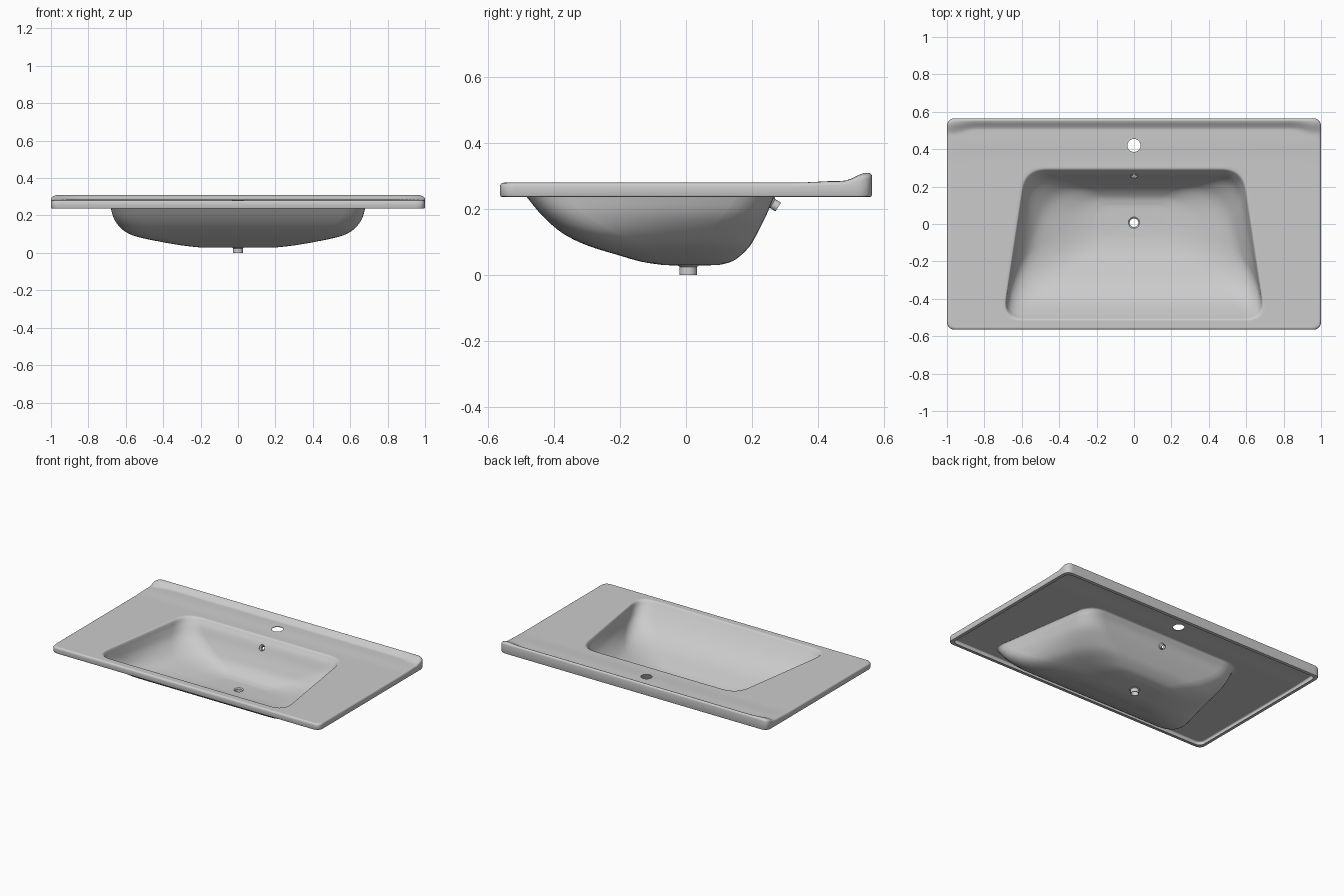
import bpy, bmesh, math
from mathutils import Vector

if "Cube" in bpy.data.objects:
    bpy.data.objects.remove(bpy.data.objects["Cube"])

ARC, EDGE = 8, 32
SKIN = .004


def outline(z, y0, y1, w0, w1, r):
    """Rounded trapezoid, always with the same number of points."""
    c = [Vector(p) for p in ((-w0, y0, z), (w0, y0, z), (w1, y1, z), (-w1, y1, z))]
    arcs = []
    for i in range(4):
        p = c[i]
        a = p + (c[i - 1] - p).normalized() * r
        b = p + (c[(i + 1) % 4] - p).normalized() * r
        arcs.append([a * (1 - t) ** 2 + p * 2 * t * (1 - t) + b * t * t
                     for t in (k / ARC for k in range(ARC + 1))])
    pts = []
    for i in range(4):
        pts += arcs[i]
        a, b = arcs[i][-1], arcs[(i + 1) % 4][0]
        pts += [a.lerp(b, (1 - math.cos(math.pi * k / EDGE)) / 2) for k in range(1, EDGE)]
    return pts


def circle_like(ref, r, z):
    """Drain circle whose points line up with a reference ring."""
    out = []
    for p in ref:
        a = math.atan2(p.y - 0.007, p.x)
        out.append(Vector((r * math.cos(a), 0.007 + r * math.sin(a), z)))
    return out


def blend(a, b, t):
    return [p.lerp(q, t) for p, q in zip(a, b)]


def smooth_table(rows, sub=4):
    """Catmull-Rom interpolation through section rows."""
    out = []
    for i in range(len(rows) - 1):
        p0, p1, p2 = rows[max(i - 1, 0)], rows[i], rows[i + 1]
        p3 = rows[min(i + 2, len(rows) - 1)]
        for k in range(sub):
            t = k / sub
            out.append([0.5 * (2 * b + (c - a) * t + (2 * a - 5 * b + 4 * c - d) * t * t
                               + (3 * b - a - 3 * c + d) * t ** 3)
                        for a, b, c, d in zip(p0, p1, p2, p3)])
    return out + [list(rows[-1])]


def sstep(v):
    v = min(max(v, 0), 1)
    return v * v * (3 - 2 * v)


def lip(p):
    """Height of the raised back edge, swept forward at the ends."""
    e = sstep((abs(p.x) - 0.84) / 0.15)
    h = (0.005 * sstep((p.y - 0.33) / 0.13)
         + 0.025 * sstep((p.y + 0.03 * e - 0.503) / (0.055 + 0.02 * e)))
    return h * (1 - 0.2 * sstep((abs(p.x) - 0.96) / 0.04))


def lifted(ring):
    return [p + Vector((0, 0, lip(p))) for p in ring]


# Bowl sections: z, front y, back y, front half width, back half width, corner
BOWL = [(.034, -.070, .100, .225, .190, .07), (.044, -.135, .137, .320, .260, .11),
        (.064, -.205, .166, .450, .340, .15), (.093, -.298, .193, .588, .430, .17),
        (.130, -.373, .214, .652, .490, .16), (.182, -.433, .240, .680, .545, .13),
        (.237, -.479, .263, .691, .570, .11), (.264, -.499, .281, .696, .576, .11),
        (.276, -.508, .290, .700, .580, .11), (.280, -.516, .297, .705, .585, .11)]


def slab(z, inset):
    return outline(z, -.565 + inset, .565 - inset, 1 - inset, 1 - inset, .045)


def loft(name, rings, closed):
    """Skin between rings; closed joins the last ring to the first."""
    bm = bmesh.new()
    vs = [[bm.verts.new(p) for p in r] for r in rings]
    n = len(rings[0])
    for i in range(len(vs) if closed else len(vs) - 1):
        a, b = vs[i], vs[(i + 1) % len(vs)]
        for j in range(n):
            k = (j + 1) % n
            bm.faces.new((a[j], b[j], b[k], a[k]))
    if closed:
        bmesh.ops.recalc_face_normals(bm, faces=bm.faces)
    me = bpy.data.meshes.new(name)
    bm.to_mesh(me)
    bm.free()
    ob = bpy.data.objects.new(name, me)
    bpy.context.collection.objects.link(ob)
    return ob


def shade(ob):
    bpy.ops.object.select_all(action='DESELECT')
    ob.select_set(True)
    bpy.context.view_layer.objects.active = ob
    bpy.ops.object.shade_smooth_by_angle(angle=math.radians(35))


def cut(ob, loc, rot, r, depth):
    bpy.ops.mesh.primitive_cylinder_add(vertices=40, radius=r, depth=depth,
                                        location=loc, rotation=rot)
    cutter = bpy.context.object
    cutter.hide_render = True
    m = ob.modifiers.new("hole", 'BOOLEAN')
    m.operation, m.solver, m.object = 'DIFFERENCE', 'EXACT', cutter
    bpy.context.view_layer.objects.active = ob
    bpy.ops.object.modifier_apply(modifier=m.name)
    bpy.data.objects.remove(cutter)


# Drain pipe and inside of bowl, up to the opening
bowl = [outline(*s) for s in smooth_table(BOWL)]
drain = circle_like(bowl[0], .030, .032)
rings = [circle_like(bowl[0], .023, 0), circle_like(bowl[0], .023, .026), drain]
rings += [blend(drain, bowl[0], t) for t in (.25, .5, .75)] + bowl
# Top deck with raised back lip
edge = slab(.28, .012)
for k in range(1, 33):
    rings.append(lifted(blend(bowl[-1], edge, 1 - (1 - k / 32) ** 1.2)))
# Rounded outer edge and turned-in bottom rim
for k in range(1, 5):
    a = math.pi / 2 * k / 4
    rings.append(lifted(slab(.268 + .012 * math.cos(a), .012 * (1 - math.sin(a)))))
rings += [slab(.243, 0), slab(.2385, .002), slab(.237, .006), slab(.237, .022)]

# Thin ceramic shell
basin = loft("washbasin", rings, False)
shell = basin.modifiers.new("shell", 'SOLIDIFY')
shell.thickness, shell.offset = SKIN, -1
bpy.context.view_layer.objects.active = basin
bpy.ops.object.modifier_apply(modifier=shell.name)

# Tap hole and overflow hole
axis = Vector((0, .85, -.53)).normalized()
quat = axis.to_track_quat('Z', 'Y')
tip = Vector((0, .28, .206))
cut(basin, (0, .42, .26), (0, 0, 0), .035, .2)
cut(basin, tip - axis * .03, quat.to_euler(), .019, .06)
shade(basin)

# Flared overflow pipe behind the bowl
pipe_rings = []
for r, d in ((.012, 0), (.0155, 0), (.0155, -.02), (.021, -.027), (.019, -.029), (.012, -.02)):
    pipe_rings.append([tip + axis * d + quat @ Vector((r * math.cos(a), r * math.sin(a), 0))
                       for a in (math.tau * k / 32 for k in range(32))])
shade(loft("overflow_pipe", pipe_rings, True))
